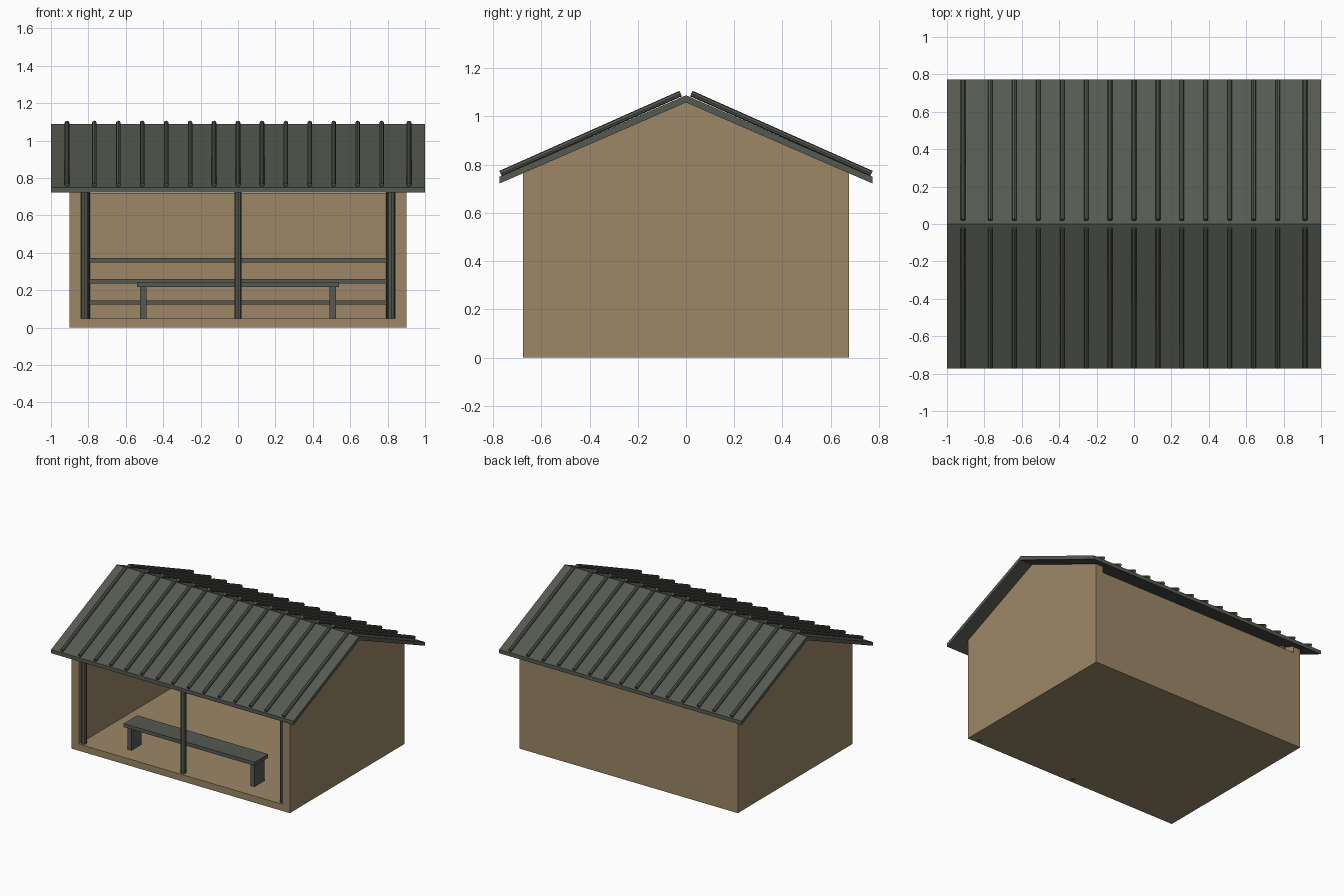
import bpy, math
from mathutils import Vector

if "Cube" in bpy.data.objects:
    bpy.data.objects.remove(bpy.data.objects["Cube"])


def material(name, rgb):
    lin = [((c / 255 + 0.055) / 1.055) ** 2.4 for c in rgb]
    m = bpy.data.materials.new(name)
    m.diffuse_color = (*lin, 1)
    m.use_nodes = True
    m.node_tree.nodes["Principled BSDF"].inputs["Base Color"].default_value = m.diffuse_color
    return m


TIMBER = material("tan timber", (156, 135, 103))
METAL = material("dark grey metal", (86, 90, 81))


def prism(name, profile, x0, x1, mat):
    """Extrude a (y, z) outline along x."""
    n = len(profile)
    verts = [(x, y, z) for x in (x0, x1) for y, z in profile]
    faces = [tuple(range(n))[::-1], tuple(range(n, 2 * n))]
    faces += [(i, (i + 1) % n, n + (i + 1) % n, n + i) for i in range(n)]
    me = bpy.data.meshes.new(name)
    me.from_pydata(verts, [], faces)
    me.materials.append(mat)
    ob = bpy.data.objects.new(name, me)
    bpy.context.collection.objects.link(ob)
    return ob


def box(name, x, y, z, mat):
    return prism(name, [(y[0], z[0]), (y[1], z[0]), (y[1], z[1]), (y[0], z[1])], x[0], x[1], mat)


def rod(name, a, b, radius, mat, sides=8):
    a, b = Vector(a), Vector(b)
    d = b - a
    bpy.ops.mesh.primitive_cylinder_add(vertices=sides, radius=radius, depth=d.length,
                                        location=(a + b) / 2,
                                        rotation=d.to_track_quat('Z', 'Y').to_euler())
    ob = bpy.context.object
    ob.name = name
    ob.data.materials.append(mat)
    return ob


# floor, gabled side walls and lower back wall
box("floor", (-0.84, 0.84), (-0.675, 0.675), (0, 0.05), TIMBER)
gable = [(-0.675, 0), (0.675, 0), (0.675, 0.766), (0, 1.06), (-0.675, 0.766)]
prism("left_wall", gable, -0.9, -0.84, TIMBER)
prism("right_wall", gable, 0.84, 0.9, TIMBER)
box("back_wall", (-0.84, 0.84), (0.615, 0.675), (0.05, 0.72), TIMBER)

# folded roof sheet
prism("roof", [(-0.773, 0.722), (0, 1.058), (0.773, 0.722),
               (0.773, 0.75), (0, 1.088), (-0.773, 0.75)], -1, 1, METAL)

# raised seams on both slopes
seams = [i * 0.128 for i in range(-6, 7)] + [-0.914, 0.914]
for x in seams:
    for s in (-1, 1):
        rod("roof_seam", (x, s * 0.022, 1.095), (x, s * 0.769, 0.763), 0.0125, METAL)

# front posts, and back posts carrying the rails
for x in (-0.82, 0, 0.82):
    rod("front_post", (x, -0.644, 0), (x, -0.644, 0.775), 0.02, METAL)
for x in (-0.81, 0.81):
    rod("back_post", (x, 0.593, 0.05), (x, 0.593, 0.79), 0.02, METAL)
for z in (0.135, 0.248, 0.36):
    box("back_rail", (-0.8, 0.8), (0.583, 0.603), (z - 0.011, z + 0.011), METAL)

# bench
box("bench_seat", (-0.54, 0.54), (-0.575, -0.415), (0.218, 0.245), METAL)
for s in (-1, 1):
    box("bench_leg", (s * 0.507 - 0.017, s * 0.507 + 0.017), (-0.555, -0.437), (0.05, 0.218), METAL)
